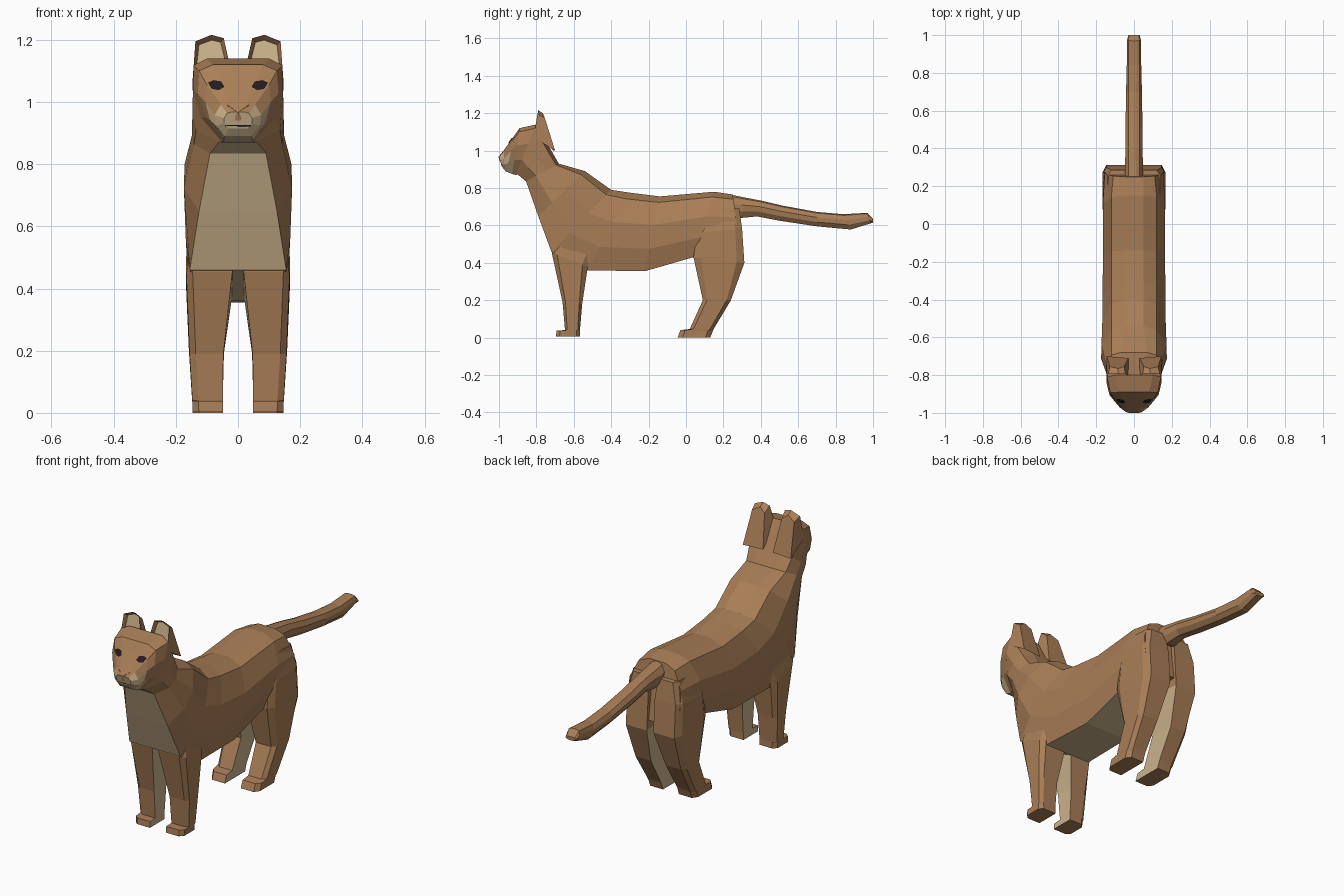
import bpy, bmesh
from mathutils import Vector
from mathutils.bvhtree import BVHTree

if "Cube" in bpy.data.objects:
    bpy.data.objects.remove(bpy.data.objects["Cube"])


def material(name, rgb):
    m = bpy.data.materials.new(name)
    m.diffuse_color = (*rgb, 1)
    m.use_nodes = True
    m.node_tree.nodes["Principled BSDF"].inputs["Base Color"].default_value = m.diffuse_color
    return m


FUR, CREAM, DARK = 0, 1, 2
MATS = [material("brown_fur", (0.40, 0.21, 0.095)),
        material("cream_fur", (0.60, 0.45, 0.26)),
        material("eye_dark", (0.018, 0.011, 0.016))]


def finish(bm, name):
    bmesh.ops.recalc_face_normals(bm, faces=bm.faces)
    me = bpy.data.meshes.new(name)
    bm.to_mesh(me)
    for m in MATS:
        me.materials.append(m)
    ob = bpy.data.objects.new(name, me)
    bpy.context.collection.objects.link(ob)
    return ob


def loft(rings, rule, caps=(True, True)):
    """Skin a list of point rings; rule(ring, side, centre) picks the colour."""
    bm = bmesh.new()
    vs = [[bm.verts.new(p) for p in r] for r in rings]
    n = len(rings[0])
    for i in range(len(vs) - 1):
        for j in range(n):
            k = (j + 1) % n
            f = bm.faces.new((vs[i][j], vs[i][k], vs[i + 1][k], vs[i + 1][j]))
            f.material_index = rule(i, j, f.calc_center_median())
    for use, r in zip(caps, (vs[0], vs[-1])):
        if use:
            f = bm.faces.new(r)
            f.material_index = rule(-1, -1, f.calc_center_median())
    return bm


def section(top, bottom, widths):
    """Symmetric ten-sided ring on a tilted plane, bottom to top."""
    half = [(w, bottom[0] + (top[0] - bottom[0]) * t, bottom[1] + (top[1] - bottom[1]) * t)
            for w, t in zip(widths, (0, .3, .62, .92, 1))]
    return half + [(-x, y, z) for x, y, z in reversed(half)]


# Torso, cream along the chest and belly
torso = [((-.68, .93), (-.855, .835), (.09, .142, .148, .12, .07)),
         ((-.54, .89), (-.79, .65), (.125, .174, .172, .12, .05)),
         ((-.40, .79), (-.72, .46), (.155, .168, .168, .12, .05)),
         ((-.30, .775), (-.53, .36), (.14, .164, .166, .12, .05)),
         ((-.14, .755), (-.22, .355), (.13, .16, .165, .12, .05)),
         ((.15, .78), (.04, .43), (.13, .16, .165, .12, .05)),
         ((.25, .765), (.295, .45), (.12, .16, .155, .11, .05))]
finish(loft([section(*r) for r in torso],
            lambda i, j, c: CREAM if j == 9 and i < 5 else FUR, (False, True)), "torso")

# Head, cream on the throat and muzzle
head = [torso[0],
        ((-.72, 1.0), (-.90, .872), (.06, .135, .147, .13, .06)),
        ((-.80, 1.14), (-.91, .87), (.05, .12, .145, .143, .10)),
        ((-.89, 1.12), (-.93, .875), (.045, .10, .13, .125, .08)),
        ((-.925, 1.07), (-.955, .885), (.045, .09, .105, .10, .06)),
        ((-.975, 1.0), (-.965, .89), (.042, .07, .075, .055, .03)),
        ((-1.0, .968), (-.985, .915), (.03, .045, .045, .035, .02))]
head_bm = loft([section(*r) for r in head],
               lambda i, j, c: CREAM if j == 9 or (c.y < -.92 and c.z < .968) else FUR,
               (False, True))
surface = BVHTree.FromBMesh(head_bm)
finish(head_bm, "head")


def face_patch(name, pts, mat, lift=.005):
    """Thin patch of (x, z) points laid on the front of the face."""
    n = len(pts)
    mid = (sum(p[0] for p in pts) / n, sum(p[1] for p in pts) / n)
    bm = bmesh.new()
    vs = []
    for x, z in pts + [mid]:
        hit = surface.ray_cast(Vector((x, -2, z)), Vector((0, 1, 0)))[0]
        vs.append(bm.verts.new((x, (hit.y if hit else -.95) - lift, z)))
    for a in range(n):
        bm.faces.new((vs[a], vs[(a + 1) % n], vs[n])).material_index = mat
    ob = finish(bm, name)
    # make the patch face forward
    if sum(p.normal.y for p in ob.data.polygons) > 0:
        ob.data.flip_normals()


# Eyes, nose and mouth
for s, side in ((1, "left"), (-1, "right")):
    eye = [(.044, 1.048), (.062, 1.038), (.084, 1.042), (.096, 1.062), (.078, 1.07), (.054, 1.066)]
    face_patch(side + "_eye", [(s * x, z) for x, z in eye], DARK)
face_patch("nose", [(-.036, .992), (.036, .992), (.008, .94), (-.008, .94)], FUR, .003)
face_patch("mouth", [(-.042, .926), (.042, .926), (.042, .921), (-.042, .921)], DARK, .002)

# Ears with a hollow cream front
front = [(.146, 1.07), (.137, 1.195), (.085, 1.216), (.046, 1.205), (.022, 1.10)]
back = [(.145, -.70, 1.0), (.128, -.755, 1.175), (.085, -.765, 1.2), (.052, -.755, 1.175), (.03, -.71, 1.0)]
for s, side in ((1, "left"), (-1, "right")):
    rings = [[(s * x, -.81 + (z - 1.1) * .17, z) for x, z in front],
             [(s * x, y, z) for x, y, z in back]]
    bm = loft(rings, lambda i, j, c: FUR)
    bmesh.ops.recalc_face_normals(bm, faces=bm.faces)
    bm.faces.ensure_lookup_table()
    inner = min(bm.faces, key=lambda f: f.calc_center_median().y)
    bmesh.ops.inset_region(bm, faces=[inner], thickness=.014, depth=-.02)
    inner.material_index = CREAM
    finish(bm, side + "_ear")


# Legs: each row is front (y, z), back (y, z), inner x, outer x
def leg_ring(s, f, b, xi, xo):
    def at(x, t):
        return (s * x, f[0] + (b[0] - f[0]) * t, f[1] + (b[1] - f[1]) * t)
    return [at(xi, 0), at(xo - .02, 0), at(xo, .15), at(xo, .85), at(xo - .02, 1), at(xi, 1)]


front_leg = [((-.70, .52), (-.50, .44), .015, .155),
             ((-.718, .455), (-.525, .38), .018, .166),
             ((-.66, .19), (-.555, .18), .047, .156),
             ((-.647, .04), (-.567, .04), .049, .147),
             ((-.692, .038), (-.567, .036), .049, .147),
             ((-.695, .005), (-.567, .005), .048, .146)]
hind_leg = [((.10, .70), (.285, .69), .03, .14),
            ((.06, .56), (.30, .58), .02, .166),
            ((.04, .43), (.312, .40), .02, .167),
            ((.09, .20), (.24, .20), .045, .158),
            ((.02, .046), (.148, .046), .049, .148),
            ((-.03, .04), (.143, .035), .049, .147),
            ((-.045, 0), (.13, 0), .048, .146)]
for name, rows in (("front_leg", front_leg), ("hind_leg", hind_leg)):
    for s, side in ((1, "left"), (-1, "right")):
        finish(loft([leg_ring(s, *r) for r in rows],
                    lambda i, j, c: CREAM if j == 5 and c.z < .47 else FUR), side + "_" + name)

# Tail
tail = [((.20, .772), (.22, .66), (.03, .05, .05, .03, .01)),
        ((.30, .752), (.295, .64), (.025, .045, .048, .03, .01)),
        ((.40, .733), (.38, .648), (.02, .04, .045, .028, .008)),
        ((.52, .705), (.50, .625), (.02, .04, .045, .028, .008)),
        ((.70, .672), (.70, .595), (.02, .04, .042, .03, .01)),
        ((.84, .66), (.88, .578), (.02, .037, .038, .03, .015)),
        ((.97, .667), (.985, .61), (.02, .035, .036, .03, .015)),
        ((1.0, .635), (1.0, .615), (.015, .03, .03, .025, .015))]
finish(loft([section(*r) for r in tail], lambda i, j, c: FUR), "tail")
